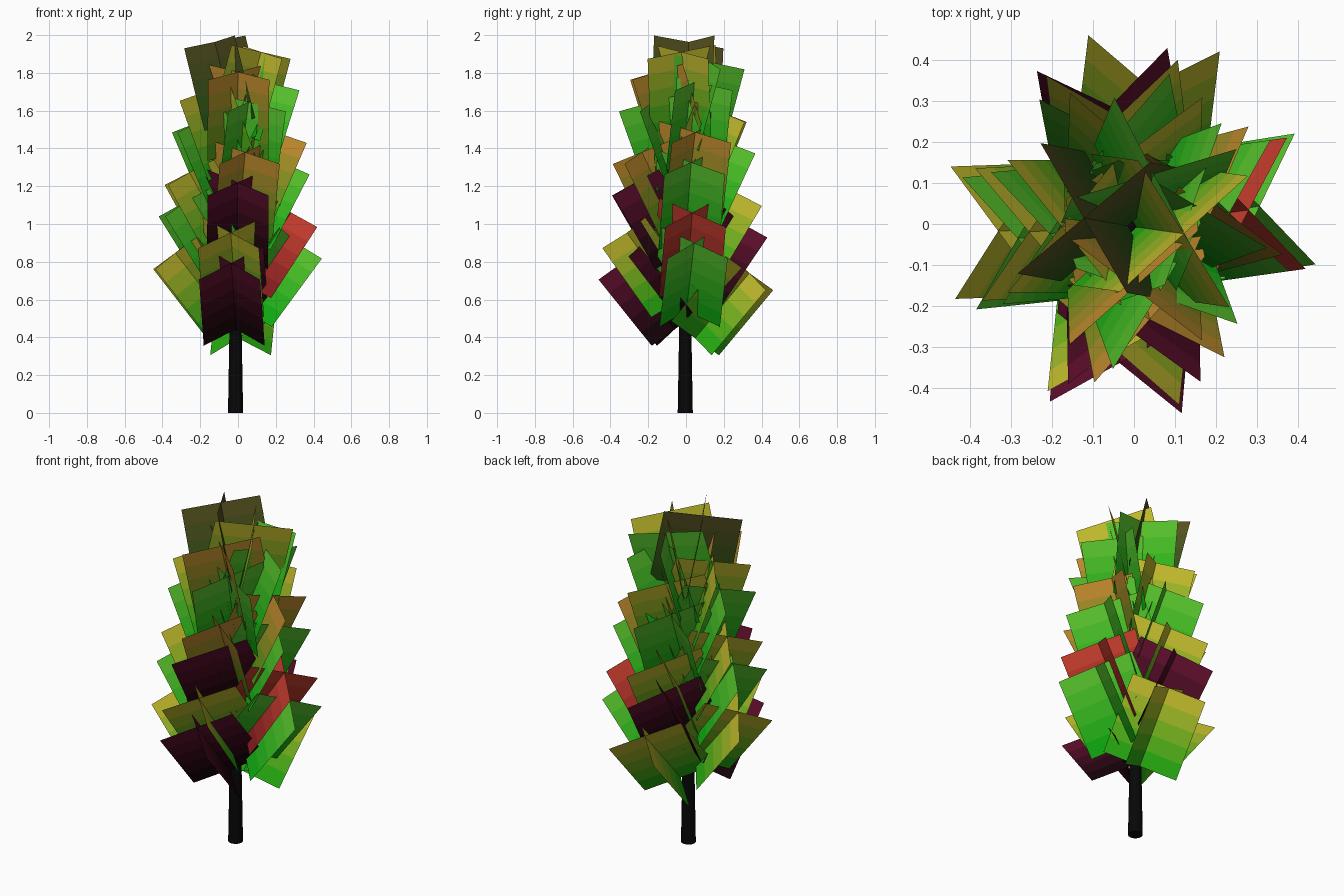
import bpy, bmesh
from math import sin, cos, radians
from mathutils import Vector

if "Cube" in bpy.data.objects:
    bpy.data.objects.remove(bpy.data.objects["Cube"])

STRIPS = 5
LENGTH, HALF_W, DROP = 0.45, 0.162, 0.14

# base colour -> tip colour of each foliage tint, as seen on screen
TINTS = {
    "G": ((0.06, 0.66, 0.08), (0.38, 0.78, 0.20)),
    "Y": ((0.10, 0.66, 0.08), (0.82, 0.73, 0.20)),
    "P": ((0.08, 0.03, 0.05), (0.40, 0.09, 0.20)),
    "R": ((0.50, 0.12, 0.13), (0.80, 0.26, 0.20)),
    "O": ((0.25, 0.58, 0.09), (0.80, 0.54, 0.20)),
    "B": ((0.14, 0.34, 0.09), (0.36, 0.32, 0.15)),
}

# tint and azimuth offset (degrees) of each card, bottom to top
CARDS = [("Y", -7), ("P", -5), ("Y", 2), ("G", 9), ("Y", -6), ("P", 10),
         ("R", 8), ("G", 6), ("Y", 7), ("P", 1), ("Y", 3), ("G", 8),
         ("O", 11), ("G", 11), ("O", 15), ("G", 5), ("Y", -2), ("G", 20),
         ("Y", 0), ("G", 20), ("O", 2), ("G", -23), ("Y", -8), ("B", -10)]


def material(name, rgb):
    m = bpy.data.materials.new(name)
    m.diffuse_color = (*[c ** 2.2 for c in rgb], 1)
    m.use_nodes = True
    m.node_tree.nodes["Principled BSDF"].inputs["Base Color"].default_value = m.diffuse_color
    return m


def add_object(name, bm, mats):
    me = bpy.data.meshes.new(name)
    bm.to_mesh(me)
    bm.free()
    for m in mats:
        me.materials.append(m)
    ob = bpy.data.objects.new(name, me)
    bpy.context.collection.objects.link(ob)
    return ob


mats = {}
for key, (a, b) in TINTS.items():
    mats[key] = [material(f"foliage_{key}_{s}", Vector(a).lerp(Vector(b), (s + 0.5) / STRIPS))
                 for s in range(STRIPS)]

# trunk: slim tapering cylinder
bm = bmesh.new()
bmesh.ops.create_cone(bm, cap_ends=True, segments=12, radius1=0.04, radius2=0.014, depth=1.5)
bmesh.ops.translate(bm, verts=bm.verts, vec=(-0.013, -0.004, 0.75))
trunk = add_object("trunk", bm, [material("bark", (0.06, 0.06, 0.06))])
for p in trunk.data.polygons:
    p.use_smooth = len(p.vertices) == 4

# foliage: opposite pairs of crossed cards, each pair turned a quarter, steeper toward the top
axis = Vector((-0.006, -0.006, 0))
for i, (tint, offset) in enumerate(CARDS):
    t = i / (len(CARDS) - 1)
    elev = radians(50 + 26 * t)
    az = radians(90 + 90 * (i // 2) + 180 * (i % 2) + offset)
    out = Vector((cos(az), sin(az), 0))
    side = Vector((-sin(az), cos(az), 0))
    up = Vector((0, 0, 1))
    along = out * cos(elev) + up * sin(elev)
    under = out * sin(elev) - up * cos(elev)
    corner_z = 0.65 + 1.28 * t
    z0 = corner_z - LENGTH * sin(elev) + DROP * cos(elev)
    root = axis + out * (0.055 - 0.045 * t) + up * z0

    bm = bmesh.new()
    for s in (-1, 1):
        half = side * (s * HALF_W) + under * DROP
        rows = []
        for k in range(STRIPS + 1):
            mid = root + along * (LENGTH * k / STRIPS)
            rows.append((bm.verts.new(mid - half), bm.verts.new(mid + half)))
        for k in range(STRIPS):
            f = bm.faces.new((rows[k][0], rows[k][1], rows[k + 1][1], rows[k + 1][0]))
            f.material_index = k
    add_object(f"foliage_cards_{i + 1:02d}", bm, mats[tint])
